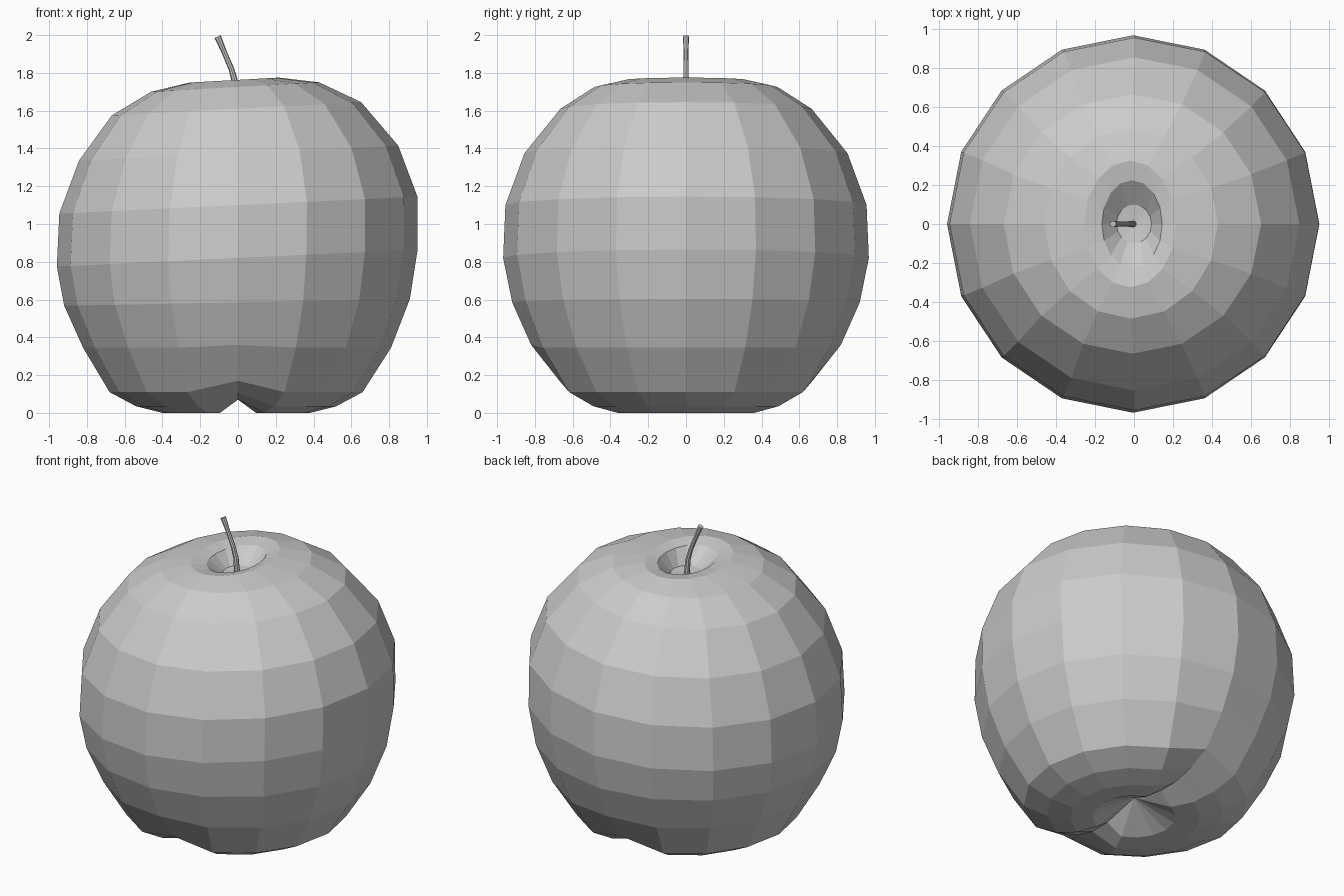
import bpy, bmesh, math
from mathutils import Vector

if "Cube" in bpy.data.objects:
    bpy.data.objects.remove(bpy.data.objects["Cube"])

SIDES = 16


def skin(name, rings, pole_start, pole_end):
    """Join rings of points, closing both ends with a fan to a pole."""
    bm = bmesh.new()
    rows = [[bm.verts.new(p) for p in ring] for ring in rings]
    n = len(rows[0])
    first, last = bm.verts.new(pole_start), bm.verts.new(pole_end)
    for a, b in zip(rows, rows[1:]):
        for i in range(n):
            j = (i + 1) % n
            bm.faces.new((a[i], a[j], b[j], b[i]))
    for i in range(n):
        j = (i + 1) % n
        bm.faces.new((rows[0][j], rows[0][i], first))
        bm.faces.new((rows[-1][i], rows[-1][j], last))
    bmesh.ops.recalc_face_normals(bm, faces=bm.faces)
    mesh = bpy.data.meshes.new(name)
    bm.to_mesh(mesh)
    bm.free()
    obj = bpy.data.objects.new(name, mesh)
    bpy.context.collection.objects.link(obj)
    return obj


# Apple profile: x radius, y radius, height, tilt towards +x, notch lift, x centre
profile = [
    (0.25, 0.25, 0.00, 0.0, 0.07, 0.0),
    (0.39, 0.39, 0.00, 0.0, 0.07, -0.01),
    (0.53, 0.53, 0.035, 0.0, 0.07, -0.01),
    (0.67, 0.67, 0.11, 0.0, 0.06, -0.01),
    (0.815, 0.82, 0.345, 0.0, 0.015, -0.005),
    (0.915, 0.92, 0.585, 0.018, 0.0, -0.005),
    (0.955, 0.968, 0.82, 0.045, 0.0, -0.004),
    (0.948, 0.956, 1.10, 0.045, 0.0, 0.002),
    (0.845, 0.855, 1.375, 0.04, 0.0, 0.003),
    (0.66, 0.665, 1.61, 0.035, 0.0, -0.008),
    (0.445, 0.485, 1.725, 0.025, 0.0, -0.015),
    (0.235, 0.325, 1.762, 0.013, 0.0, -0.02),
    (0.155, 0.225, 1.745, 0.008, 0.0, -0.01),
    (0.09, 0.10, 1.66, 0.0, 0.0, 0.0),
]
rings = []
for rx, ry, z, tilt, lift, cx in profile:
    ring = []
    for i in range(SIDES):
        a = math.tau * i / SIDES
        # the crease under the apple runs front to back along x = 0
        up = lift if i in (SIDES // 4, 3 * SIDES // 4) else 0
        x = 0.0 if up else cx + rx * math.cos(a)
        ring.append((x, ry * math.sin(a), z + tilt * math.cos(a) + up))
    rings.append(ring)
skin("apple_body", rings, (0, 0, 0.13), (0, 0, 1.65))

# Bent stem: x, z, radius, lean of the cross-section
path = [(-0.005, 1.64, 0.019, 0.0), (-0.015, 1.75, 0.017, 0.1),
        (-0.035, 1.82, 0.015, 0.3), (-0.075, 1.915, 0.014, 0.4),
        (-0.108, 1.992, 0.018, 0.42)]
stem_rings = []
for x, z, r, lean in path:
    stem_rings.append([(x + r * math.cos(a) * math.cos(lean), r * 0.9 * math.sin(a),
                        z + r * math.cos(a) * math.sin(lean))
                       for a in (math.tau * i / 8 for i in range(8))])
skin("stem", stem_rings, (-0.005, 0, 1.64), (-0.108, 0, 1.992))
